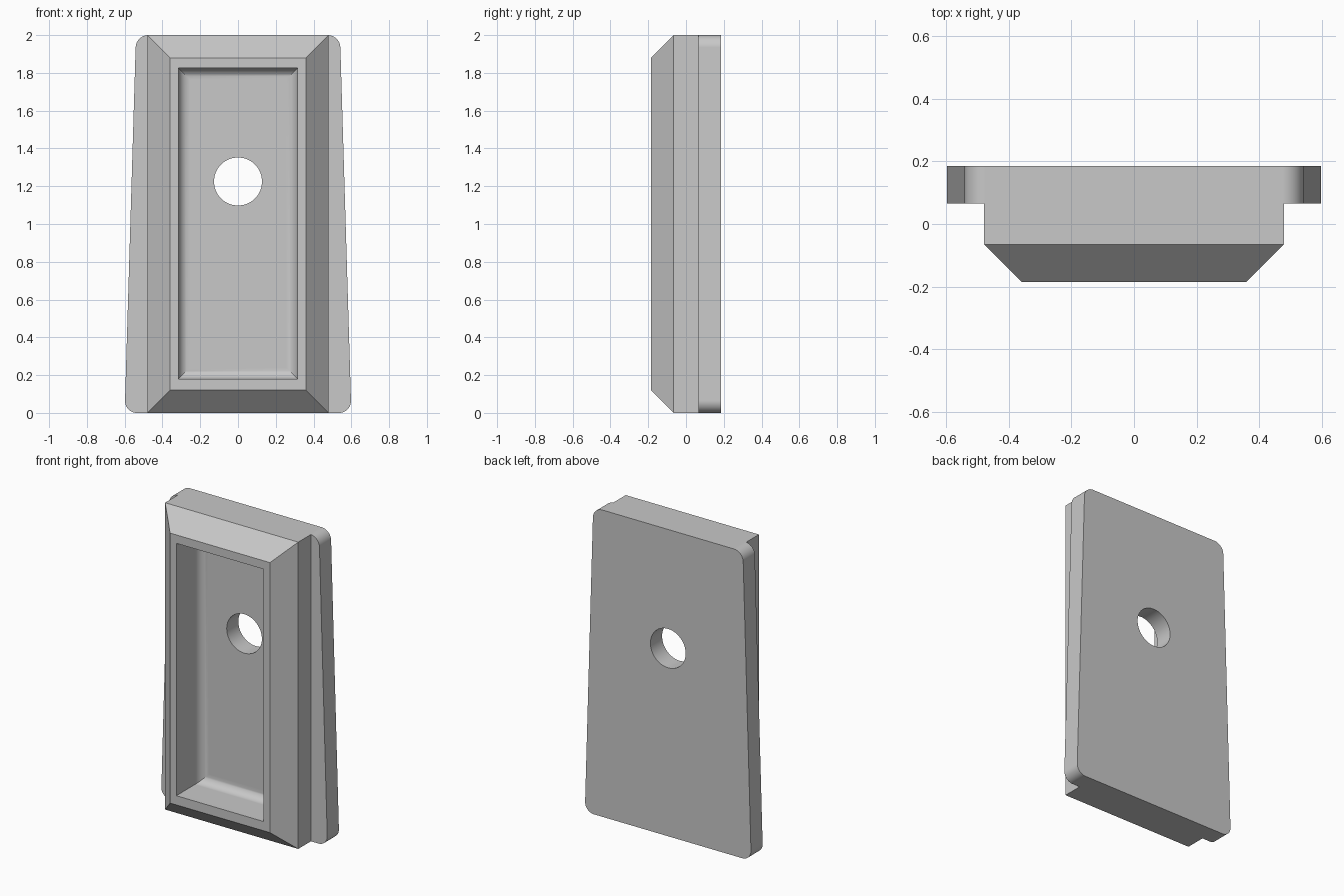
import bpy
import bmesh
from math import sin, cos, pi, radians

if "Cube" in bpy.data.objects:
    bpy.data.objects.remove(bpy.data.objects["Cube"], do_unlink=True)

grey = bpy.data.materials.new("plain grey")
grey.use_nodes = True
colour = (0.58, 0.58, 0.58, 1)
grey.diffuse_color = colour
grey.node_tree.nodes["Principled BSDF"].inputs["Base Color"].default_value = colour


def rect(w, low, high, y):
    return [(-w, y, low), (w, y, low), (w, y, high), (-w, y, high)]


def circle(r, z, y, n=64):
    return [(r * cos(2 * pi * i / n), y, z + r * sin(2 * pi * i / n)) for i in range(n)]


def loft(name, rings, corner=0):
    """Closed solid through rings ordered front to back, optionally rounding its depth edges."""
    bm = bmesh.new()
    loops = [[bm.verts.new(p) for p in ring] for ring in rings]
    n = len(loops[0])
    bm.faces.new(loops[0])
    bm.faces.new(loops[-1][::-1])
    for a, b in zip(loops, loops[1:]):
        for i in range(n):
            j = (i + 1) % n
            bm.faces.new((a[i], b[i], b[j], a[j]))
    if corner:
        edges = [e for e in bm.edges if abs(e.verts[0].co.y - e.verts[1].co.y) > 0.01]
        bmesh.ops.bevel(bm, geom=edges, offset=corner, segments=10, profile=0.5, affect='EDGES')
    bmesh.ops.recalc_face_normals(bm, faces=bm.faces[:])
    mesh = bpy.data.meshes.new(name)
    bm.to_mesh(mesh)
    bm.free()
    mesh.materials.append(grey)
    obj = bpy.data.objects.new(name, mesh)
    bpy.context.collection.objects.link(obj)
    return obj


def combine(target, other, operation):
    mod = target.modifiers.new(operation.lower(), 'BOOLEAN')
    mod.operation, mod.object, mod.solver = operation, other, 'EXACT'
    bpy.context.view_layer.objects.active = target
    bpy.ops.object.modifier_apply(modifier=mod.name)
    bpy.data.objects.remove(other, do_unlink=True)


FRONT, SHOULDER, STEP, BACK = -0.185, -0.065, 0.065, 0.185

# Raised block with chamfered front edges
body = loft("recessed_panel", [rect(0.36, 0.12, 1.88, FRONT),
                               rect(0.48, 0, 2, SHOULDER),
                               rect(0.48, 0, 2, STEP)])

# Tapered back plate with rounded corners
outline = [(-0.6, 0), (0.6, 0), (0.54, 2), (-0.54, 2)]
plate = loft("back_plate", [[(x, y, z) for x, z in outline] for y in (STEP, BACK)], corner=0.065)
combine(body, plate, 'UNION')

# Pocket with a filleted floor
fillet = 0.06
rings = [rect(0.315, 0.18, 1.825, FRONT - 0.1)]
for i in range(11):
    a = i / 10 * pi / 2
    inset = fillet * (1 - cos(a))
    rings.append(rect(0.315 - inset, 0.18 + inset, 1.825 - inset, STEP - fillet + fillet * sin(a)))
combine(body, loft("pocket_cutter", rings), 'DIFFERENCE')

# Round through hole
combine(body, loft("hole_cutter", [circle(0.127, 1.225, y) for y in (0, 0.3)]), 'DIFFERENCE')

# Smooth fillets with crisp edges
bpy.ops.object.select_all(action='DESELECT')
body.select_set(True)
bpy.context.view_layer.objects.active = body
bpy.ops.object.shade_smooth_by_angle(angle=radians(30))
weighted = body.modifiers.new("even shading", 'WEIGHTED_NORMAL')
weighted.keep_sharp = True
